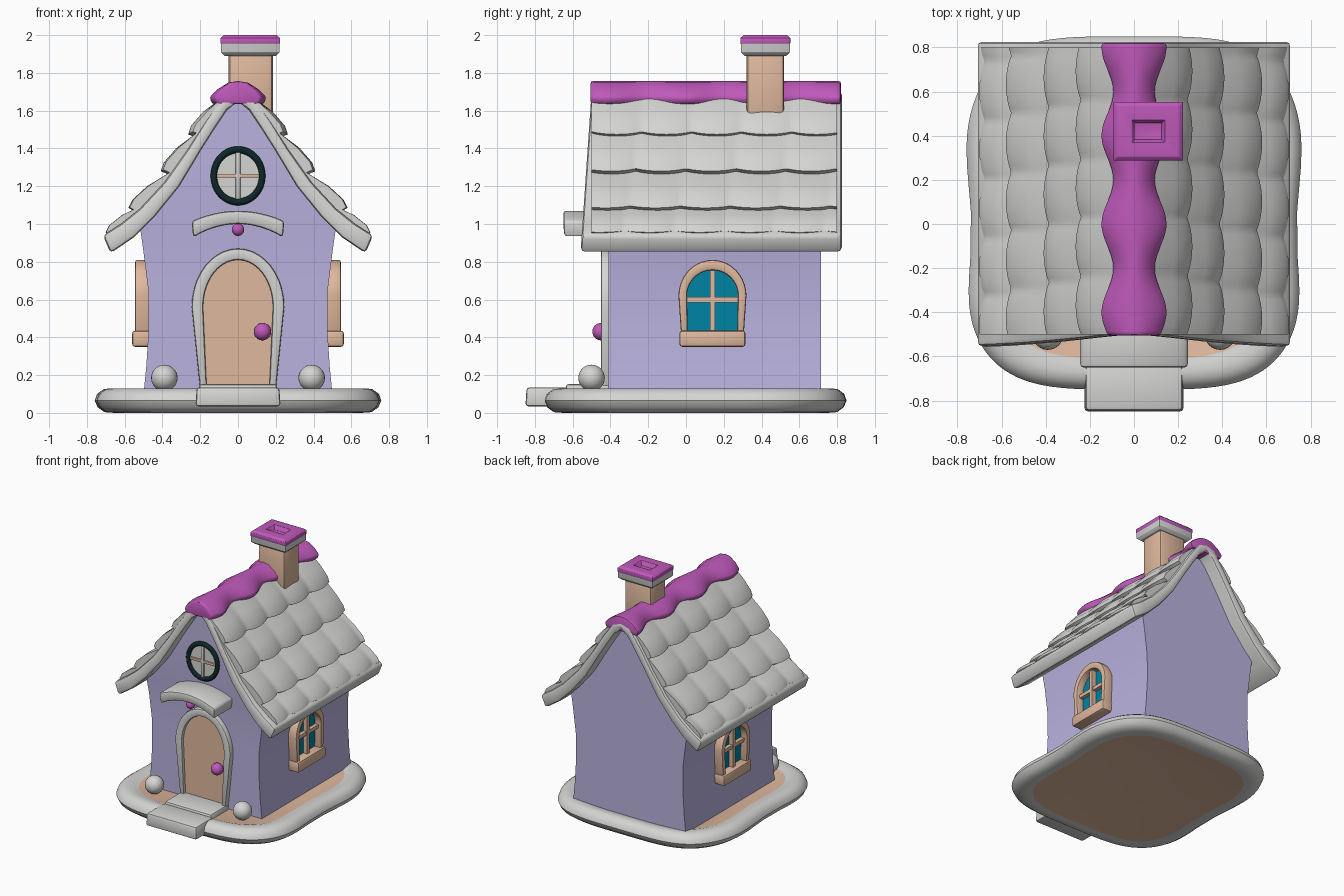
import bpy, bmesh, math
from math import sin, cos, pi, radians
from mathutils import Vector

if "Cube" in bpy.data.objects:
    bpy.data.objects.remove(bpy.data.objects["Cube"])


def material(name, rgb):
    m = bpy.data.materials.new(name)
    m.use_nodes = True
    m.diffuse_color = (*rgb, 1)
    m.node_tree.nodes["Principled BSDF"].inputs["Base Color"].default_value = (*rgb, 1)
    return m


grey = material("pale_grey", (0.66, 0.66, 0.65))
lavender = material("lavender", (0.49, 0.45, 0.74))
tan = material("tan", (0.74, 0.48, 0.34))
pink = material("pink", (0.52, 0.10, 0.49))
teal = material("teal", (0.0, 0.23, 0.37))
dark = material("dark_green", (0.004, 0.02, 0.02))


def finish(name, bm, mats, bevel=0, rule=None):
    """Turn a bmesh into a shaded object, colouring faces by an optional rule."""
    bmesh.ops.recalc_face_normals(bm, faces=bm.faces)
    if rule:
        for f in bm.faces:
            f.material_index = rule(f)
    mesh = bpy.data.meshes.new(name)
    bm.to_mesh(mesh)
    bm.free()
    for m in mats:
        mesh.materials.append(m)
    ob = bpy.data.objects.new(name, mesh)
    bpy.context.collection.objects.link(ob)
    bpy.ops.object.select_all(action='DESELECT')
    ob.select_set(True)
    bpy.context.view_layer.objects.active = ob
    if bevel:
        mod = ob.modifiers.new("soft_edges", 'BEVEL')
        mod.width, mod.segments, mod.limit_method = bevel, 2, 'ANGLE'
        mod.angle_limit = radians(40)
        bpy.ops.object.modifier_apply(modifier=mod.name)
    bpy.ops.object.shade_smooth_by_angle(angle=radians(40))
    return ob


def loft(name, rings, mats, bevel=0, rule=None):
    """Skin closed rings of equal size and cap both ends."""
    bm = bmesh.new()
    vs = [[bm.verts.new(p) for p in r] for r in rings]
    n = len(vs[0])
    for a, b in zip(vs, vs[1:]):
        for i in range(n):
            j = (i + 1) % n
            bm.faces.new((a[i], a[j], b[j], b[i]))
    bm.faces.new(vs[0])
    bm.faces.new(vs[-1])
    return finish(name, bm, mats, bevel, rule)


def rect(cx, cy, hx, hy, z):
    return [(cx - hx, cy - hy, z), (cx + hx, cy - hy, z), (cx + hx, cy + hy, z), (cx - hx, cy + hy, z)]


def box(name, lo, hi, mat, bevel=0.01, taper=0):
    cx, cy = (lo[0] + hi[0]) / 2, (lo[1] + hi[1]) / 2
    hx, hy = (hi[0] - lo[0]) / 2, (hi[1] - lo[1]) / 2
    return loft(name, [rect(cx, cy, hx, hy, lo[2]), rect(cx, cy, hx - taper, hy - taper, hi[2])], [mat], bevel)


def ball(name, pos, r, mat):
    bm = bmesh.new()
    bmesh.ops.create_uvsphere(bm, u_segments=24, v_segments=14, radius=r)
    bmesh.ops.translate(bm, verts=bm.verts, vec=pos)
    return finish(name, bm, [mat])


def arch(wb, ws, z0, zs, zt, n=20):
    """Arched outline from left foot to right foot."""
    top = [(-ws * cos(pi * i / n), zs + (zt - zs) * sin(pi * i / n)) for i in range(n + 1)]
    return [(-wb, z0)] + top + [(wb, z0)]


def frame(name, outer, inner, place, back, front, mat):
    rings = [[place(*o, back), place(*o, front), place(*i, front), place(*i, back)]
             for o, i in zip(outer, inner)]
    return loft(name, rings, [mat], 0.012)


def panel(name, outline, place, back, front, mat):
    return loft(name, [[place(*p, d) for p in outline] for d in (back, front)], [mat])


# Base slab with rounded grey rim and tan centre
def base_ring(inset, z):
    ring = []
    for i in range(96):
        a = 2 * pi * i / 96
        c, s = cos(a), sin(a)
        y = 0.05 + (0.8 - inset) * math.copysign(abs(s) ** 0.5, s)
        x = (0.75 - inset) * math.copysign(abs(c) ** 0.5, c) * (1 + 0.018 * cos(2 * pi * (y - 0.4) / 0.85))
        ring.append((x, y, z))
    return ring


rim = [(0.13, 0.004), (0.1, 0), (0.05, 0.004), (0.015, 0.03), (0, 0.065),
       (0.012, 0.1), (0.045, 0.125), (0.08, 0.13), (0.12, 0.122), (0.14, 0.114)]
loft("base", [base_ring(*p) for p in rim], [grey, tan], rule=lambda f: int(len(f.verts) > 4))

# Walls with a slight waist and a curved gable
wall = [(0.1, 0.5, -0.41), (0.25, 0.485, -0.41), (0.45, 0.473, -0.41), (0.65, 0.475, -0.41),
        (0.85, 0.5, -0.41), (0.99, 0.52, -0.42), (1.21, 0.34, -0.43), (1.4, 0.22, -0.43),
        (1.61, 0.09, -0.43), (1.67, 0.01, -0.43)]
loft("walls", [rect(0, (yf + 0.715) / 2, hw, (0.715 - yf) / 2, z) for z, hw, yf in wall], [lavender])

# Roof slab skinned along its curved cross-section
outer = [(0, 1.71), (0.07, 1.69), (0.17, 1.55), (0.27, 1.39), (0.39, 1.22), (0.52, 1.08), (0.62, 1.0), (0.715, 0.94)]
inner = [(0, 1.65), (0.06, 1.6), (0.12, 1.51), (0.19, 1.4), (0.31, 1.2), (0.44, 1.04), (0.55, 0.93), (0.675, 0.845)]


def both(half):
    return [(-x, z) for x, z in half[:0:-1]] + half


def roof_front(z):
    return -0.5 - 0.055 * (1.7 - z) / 0.8


rings = [[(ox, roof_front(oz), oz), (ox, 0.825, oz), (ix, 0.825, iz), (ix, roof_front(iz), iz)]
         for (ox, oz), (ix, iz) in zip(both(outer), both(inner))]
loft("roof", rings, [grey], 0.022)

# Scalloped shingle rows
rows = [((0.07, 1.68), (0.26, 1.485)), ((0.21, 1.49), (0.405, 1.29)),
        ((0.35, 1.28), (0.575, 1.095)), ((0.5, 1.1), (0.695, 0.965))]
for side, label in ((1, "left"), (-1, "right")):
    for k, (p0, p1) in enumerate(rows):
        p0, p1 = Vector(p0), Vector(p1)
        d = (p1 - p0).normalized()
        n = Vector((-d.y, d.x))
        rings = []
        for i in range(67):
            y = -0.5 + 1.3 * i / 66
            s = abs(sin(pi * (y + 0.5 + 0.03 * k) / 0.265)) ** 0.7
            low = p1 + d * (0.028 * s - 0.018)
            section = [p0, p0.lerp(low, 0.5) + n * (0.008 + 0.014 * s), p0.lerp(low, 0.85) + n * (0.004 + 0.012 * s),
                       low - n * (0.012 - 0.008 * s), low - n * 0.06 - d * 0.02, p0 - n * 0.04]
            rings.append([(side * q.x, y, q.y) for q in section])
        loft(f"{label}_shingle_row_{k + 1}", rings, [grey])

# Wavy ridge cap
rings = []
for i in range(61):
    y = -0.505 + 1.325 * i / 60
    w = 0.124 + 0.027 * cos(2 * pi * y / 0.4)
    half = [(0, 1.757), (w * 0.35, 1.748), (w * 0.75, 1.71), (w, 1.67), (w - 0.015, 1.635)]
    rings.append([(x, y, z) for x, z in both(half)])
loft("ridge_cap", rings, [pink], 0.012)

# Chimney
box("chimney", (-0.05, 0.32, 1.5), (0.185, 0.52, 1.92), tan, 0.025)
cap = [(0.135, 0.11, 1.89), (0.155, 0.13, 1.91), (0.155, 0.13, 1.955), (0.157, 0.132, 1.957),
       (0.157, 0.132, 1.985), (0.14, 0.115, 2.0), (0.075, 0.05, 2.0), (0.06, 0.038, 1.965)]
loft("chimney_cap", [rect(0.065, 0.42, *c) for c in cap], [grey, pink], 0.008,
     lambda f: int(f.calc_center_median().z > 1.955))


# Door
def on_front(a, z, d):
    return (a, -d, z)


frame("door_frame", arch(0.2, 0.245, 0.12, 0.56, 0.87), arch(0.165, 0.185, 0.12, 0.56, 0.81),
      on_front, 0.38, 0.45, grey)
panel("door", arch(0.175, 0.2, 0.12, 0.56, 0.825), on_front, 0.39, 0.425, tan)
ball("door_knob", (0.13, -0.45, 0.43), 0.046, pink)

# Steps and corner balls
box("front_step", (-0.225, -0.85, 0.035), (0.225, -0.62, 0.135), grey, 0.015, 0.006)
box("threshold", (-0.21, -0.64, 0.08), (0.21, -0.4, 0.152), grey, 0.012, 0.006)
for side, label in ((1, "left"), (-1, "right")):
    ball(label + "_garden_ball", (side * 0.39, -0.5, 0.185), 0.07, grey)

# Arched awning with a hanging bead
rings = []
for i in range(13):
    t = -1 + i / 6
    x, z = 0.245 * t, 1.07 - 0.055 * t * t
    h = 0.07 + 0.015 * t * t
    rings.append([(x, -0.65, z), (x, -0.41, z), (x * 0.97, -0.41, z - h), (x * 0.97, -0.645, z - h)])
loft("awning", rings, [grey], 0.015)
ball("awning_bead", (0, -0.6, 0.97), 0.033, pink)

# Round gable window
circle = [(cos(2 * pi * i / 40), sin(2 * pi * i / 40)) for i in range(40)]
panel("round_window_panes", [(0.125 * c, 1.255 + 0.138 * s) for c, s in circle], on_front, 0.42, 0.44, grey)
bpy.ops.mesh.primitive_torus_add(major_segments=48, minor_segments=10, major_radius=0.128, minor_radius=0.017,
                                 location=(0, -0.443, 1.255), rotation=(pi / 2, 0, 0))
ring = bpy.context.object
ring.name = "round_window_ring"
ring.scale = (1, 1.08, 1)
ring.data.materials.append(dark)
bpy.ops.object.shade_smooth_by_angle(angle=radians(40))
box("round_window_upright", (-0.012, -0.455, 1.13), (0.012, -0.43, 1.38), grey, 0.004)
box("round_window_crossbar", (-0.112, -0.453, 1.245), (0.112, -0.43, 1.265), tan, 0.004)

# Arched side windows
for side, label in ((1, "left"), (-1, "right")):
    def on_side(a, z, d):
        return (side * d, 0.14 + a, z)

    def bar(name, half, z0, z1, d0, d1):
        panel(f"{label}_window_{name}", [(-half, z0), (half, z0), (half, z1), (-half, z1)],
              on_side, d0, d1, tan)

    frame(label + "_window_frame", arch(0.165, 0.18, 0.4, 0.62, 0.81), arch(0.13, 0.135, 0.4, 0.62, 0.755),
          on_side, 0.45, 0.545, tan)
    panel(label + "_window_panes", arch(0.14, 0.145, 0.4, 0.62, 0.765), on_side, 0.45, 0.49, teal)
    bar("upright", 0.014, 0.41, 0.77, 0.46, 0.525)
    bar("crossbar", 0.14, 0.585, 0.613, 0.46, 0.52)
    xs = sorted((side * 0.45, side * 0.56))
    box(label + "_window_sill", (xs[0], -0.035, 0.35), (xs[1], 0.315, 0.435), tan, 0.014)
